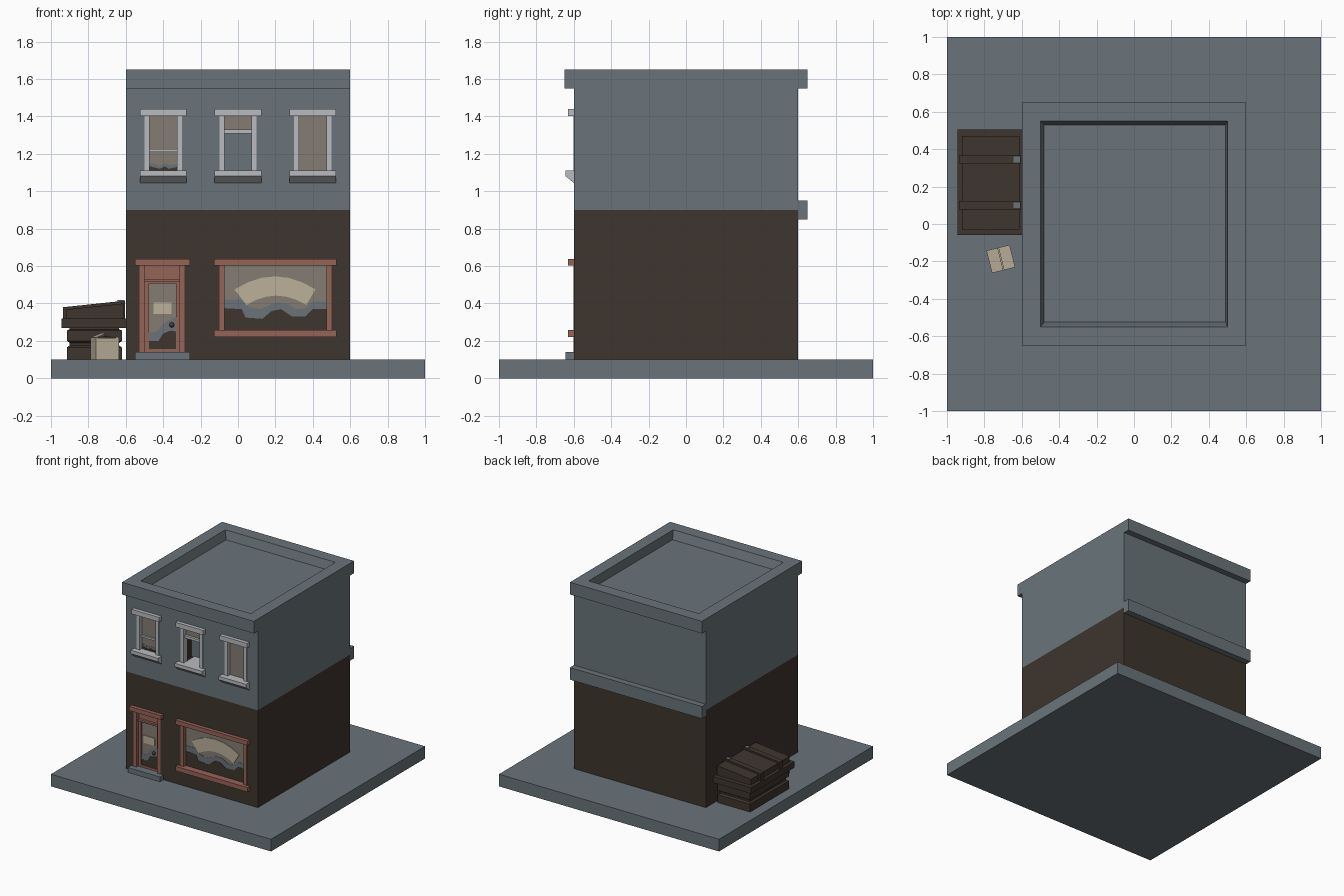
import bpy, bmesh, math
from mathutils import Matrix


def mat(name, srgb):
    m = bpy.data.materials.new(name)
    lin = [((c / 255 + 0.055) / 1.055) ** 2.4 for c in srgb]
    m.diffuse_color = (*lin, 1)
    return m


GREY = mat("slate_grey", (106, 116, 122))
BROWN = mat("dark_brown", (62, 53, 46))
RED = mat("brick_red", (150, 99, 87))
WHITE = mat("pale_grey", (184, 187, 191))
TAN = mat("dusty_glass", (132, 124, 114))
CREAM = mat("cream_card", (188, 176, 154))
RUST = mat("rust_brown", (95, 55, 48))


def finish(name, bm, m):
    bmesh.ops.recalc_face_normals(bm, faces=bm.faces)
    me = bpy.data.meshes.new(name)
    bm.to_mesh(me)
    bm.free()
    me.materials.append(m)
    ob = bpy.data.objects.new(name, me)
    bpy.context.collection.objects.link(ob)
    return ob


def loft(name, rings, m):
    """Stack of rectangles (x0, x1, y0, y1, z) joined by side faces."""
    bm = bmesh.new()
    loops = [[bm.verts.new(p) for p in ((a, c, z), (b, c, z), (b, d, z), (a, d, z))]
             for a, b, c, d, z in rings]
    for lo, hi in zip(loops, loops[1:]):
        for i in range(4):
            j = (i + 1) % 4
            bm.faces.new((lo[i], lo[j], hi[j], hi[i]))
    bm.faces.new(loops[0])
    bm.faces.new(loops[-1])
    return finish(name, bm, m)


def box(name, x0, x1, y0, y1, z0, z1, m):
    return loft(name, [(x0, x1, y0, y1, z0), (x0, x1, y0, y1, z1)], m)


def prism(name, pts, a, b, m, axis="y"):
    """Extrude an (x, z) profile along y, or a (y, z) profile along x."""
    bm = bmesh.new()
    put = (lambda p, t: (p[0], t, p[1])) if axis == "y" else (lambda p, t: (t, p[0], p[1]))
    f = bm.faces.new([bm.verts.new(put(p, a)) for p in pts])
    r = bmesh.ops.extrude_face_region(bm, geom=[f])
    vec = (0, b - a, 0) if axis == "y" else (b - a, 0, 0)
    bmesh.ops.translate(bm, vec=vec, verts=[v for v in r["geom"] if isinstance(v, bmesh.types.BMVert)])
    return finish(name, bm, m)


def cut(ob, x0, x1, z0, z1, depth=-0.45):
    c = box("opening_cutter", x0, x1, -0.75, depth, z0, z1, BROWN)
    c.hide_render = True
    md = ob.modifiers.new("opening", "BOOLEAN")
    md.operation, md.object, md.solver = "DIFFERENCE", c, "EXACT"
    md.material_mode = "TRANSFER"
    bpy.context.view_layer.objects.active = ob
    bpy.ops.object.modifier_apply(modifier=md.name)
    bpy.data.objects.remove(c)


# pavement, storeys, roof and rear ledge
box("pavement", -1, 1, -1, 1, 0, 0.1, GREY)
ground = box("ground_storey", -0.6, 0.6, -0.6, 0.6, 0.1, 0.9, BROWN)
upper = box("upper_storey", -0.6, 0.6, -0.6, 0.6, 0.9, 1.55, GREY)
loft("roof_parapet", [(-0.6, 0.6, -0.65, 0.65, 1.55), (-0.6, 0.6, -0.65, 0.65, 1.65),
                      (-0.5, 0.5, -0.55, 0.55, 1.65), (-0.48, 0.49, -0.525, 0.53, 1.58)], GREY)
box("rear_ledge", -0.6, 0.6, 0.6, 0.65, 0.85, 0.95, GREY)

# upper windows: jambs, lintel, wedge sill
SILL = [(-0.59, 1.11), (-0.645, 1.11), (-0.645, 1.082), (-0.6, 1.045), (-0.59, 1.045)]
for i, cx in enumerate((-0.4, 0.0, 0.4)):
    cut(upper, cx - 0.1, cx + 0.1, 1.1, 1.41)
    for s in (-1, 1):
        a, b = sorted((cx + s * 0.073, cx + s * 0.1))
        box("window_jamb", a, b, -0.602, -0.55, 1.1, 1.41, WHITE)
    box("window_lintel", cx - 0.125, cx + 0.125, -0.63, -0.55, 1.402, 1.44, WHITE)
    prism("window_sill", SILL, cx - 0.125, cx + 0.125, WHITE, "x")
    box("window_bottom_rail", cx - 0.075, cx + 0.075, -0.6, -0.45, 1.1, 1.109, WHITE)

# left window: closed glass with a sash and dark lower shapes
box("left_glass", -0.475, -0.325, -0.57, -0.562, 1.1, 1.41, TAN)
box("left_sash_bar", -0.475, -0.325, -0.585, -0.56, 1.21, 1.225, WHITE)
prism("left_glass_wave", [(-0.475, 1.11), (-0.325, 1.11), (-0.325, 1.145), (-0.36, 1.14),
                          (-0.39, 1.15), (-0.42, 1.135), (-0.45, 1.15), (-0.475, 1.145)],
      -0.572, -0.568, GREY)
prism("left_glass_base", [(-0.475, 1.11), (-0.325, 1.11), (-0.325, 1.13), (-0.37, 1.12),
                          (-0.39, 1.133), (-0.42, 1.12), (-0.475, 1.135)],
      -0.574, -0.569, BROWN)
# middle window: raised sash over an open, deep room
box("middle_glass", -0.075, 0.075, -0.57, -0.562, 1.33, 1.41, TAN)
box("middle_sash_bar", -0.075, 0.075, -0.59, -0.56, 1.31, 1.33, WHITE)
box("middle_room_back", -0.1, 0.1, -0.458, -0.45, 1.1, 1.41, GREY)
# right window: drawn blind
box("right_blind", 0.325, 0.475, -0.57, -0.562, 1.1, 1.41, TAN)

# shop window frame
cut(ground, -0.1, 0.5, 0.24, 0.61)
for a in (-0.1, 0.473):
    box("shop_jamb", a, a + 0.027, -0.602, -0.55, 0.24, 0.61, RED)
for n, a, b in (("shop_sill", 0.22, 0.257), ("shop_lintel", 0.602, 0.637)):
    box(n, -0.128, 0.527, -0.63, -0.55, a, b, RED)
# shop glass with layered shapes
box("shop_glass", -0.075, 0.475, -0.57, -0.562, 0.25, 0.61, TAN)
top = [(-0.075, 0.42), (0.03, 0.42), (0.06, 0.38), (0.12, 0.37), (0.2, 0.405),
       (0.26, 0.4), (0.31, 0.37), (0.36, 0.375), (0.4, 0.41), (0.475, 0.41)]
low = [(-0.075, 0.375), (0.02, 0.37), (0.04, 0.325), (0.13, 0.318), (0.18, 0.36),
       (0.23, 0.37), (0.29, 0.33), (0.36, 0.33), (0.4, 0.37), (0.475, 0.37)]
ends = [(0.475, 0.25), (-0.075, 0.25)]
prism("shop_glass_wave", top + ends, -0.572, -0.568, GREY)
prism("shop_glass_base", low + ends, -0.574, -0.569, BROWN)
# curved blank banner
N = 6
ts = [-1 + 2 * i / N for i in range(N + 1)]
arc_top = [(0.198 + 0.217 * t, 0.545 - 0.07 * t * t) for t in ts]
arc_low = [(0.205 + 0.16 * t, 0.442 - 0.05 * t * t) for t in reversed(ts)]
prism("shop_banner", arc_top + arc_low, -0.578, -0.572, CREAM)

# door
cut(ground, -0.527, -0.285, 0.14, 0.61)
box("door_step", -0.55, -0.257, -0.645, -0.5, 0.1, 0.14, GREY)
for a in (-0.527, -0.312):
    box("door_jamb", a, a + 0.027, -0.602, -0.55, 0.14, 0.61, RED)
box("door_lintel", -0.55, -0.257, -0.63, -0.55, 0.602, 0.637, RED)
box("door_top_panel", -0.5, -0.312, -0.57, -0.55, 0.52, 0.61, RED)
box("door_transom", -0.5, -0.312, -0.59, -0.55, 0.515, 0.53, RED)
for a, b in ((-0.5, -0.475), (-0.332, -0.312)):
    box("door_stile", a, b, -0.58, -0.55, 0.14, 0.52, RED)
for a, b in ((0.14, 0.157), (0.508, 0.52)):
    box("door_rail", -0.48, -0.33, -0.58, -0.55, a, b, RED)
box("door_glass", -0.478, -0.33, -0.57, -0.562, 0.15, 0.515, TAN)
foot = [(-0.33, 0.155), (-0.478, 0.155)]
prism("door_glass_wave", [(-0.478, 0.245), (-0.43, 0.25), (-0.405, 0.29), (-0.37, 0.31),
                          (-0.33, 0.33)] + foot, -0.572, -0.568, GREY)
prism("door_glass_base", [(-0.478, 0.2), (-0.425, 0.2), (-0.4, 0.24), (-0.36, 0.255),
                          (-0.33, 0.25)] + foot, -0.574, -0.569, BROWN)
box("door_notice", -0.453, -0.355, -0.578, -0.571, 0.343, 0.405, CREAM)
bm = bmesh.new()
bmesh.ops.create_uvsphere(bm, u_segments=10, v_segments=6, radius=0.014,
                          matrix=Matrix.Translation((-0.354, -0.588, 0.286)))
finish("door_knob", bm, RUST)

# waste bin: ribbed body, rim, sloping lid with straps and hinges
loft("bin_body", [(-0.915, -0.62, -0.03, 0.475, 0.1), (-0.915, -0.62, -0.03, 0.475, 0.165),
                  (-0.9, -0.635, -0.015, 0.46, 0.175), (-0.9, -0.635, -0.015, 0.46, 0.19),
                  (-0.915, -0.62, -0.03, 0.475, 0.2), (-0.915, -0.62, -0.03, 0.475, 0.255),
                  (-0.9, -0.635, -0.015, 0.46, 0.262), (-0.9, -0.635, -0.015, 0.46, 0.28)], BROWN)
box("bin_rim", -0.945, -0.6, -0.06, 0.505, 0.27, 0.32, BROWN)
lid = [(-0.92, 0.315), (-0.92, 0.368), (-0.612, 0.4), (-0.612, 0.315)]
prism("bin_lid", lid, -0.03, 0.47, BROWN)
strap = [(-0.935, 0.315), (-0.935, 0.38), (-0.605, 0.415), (-0.605, 0.315)]
for y in (0.1, 0.345):
    prism("lid_strap", strap, y - 0.022, y + 0.022, BROWN)
    box("lid_hinge", -0.645, -0.61, y - 0.015, y + 0.015, 0.395, 0.418, GREY)

# cardboard box with two slightly raised flaps
place = Matrix.Translation((-0.712, -0.187, 0)) @ Matrix.Rotation(math.radians(14), 4, "Z")
parts = [box("card_box", -0.064, 0.064, -0.062, 0.062, 0.1, 0.215, CREAM)]
for s, rise in ((-1, 0.025), (1, 0.012)):
    flap = [(s * 0.064, 0.213), (s * 0.002, 0.213 + rise),
            (s * 0.002, 0.218 + rise), (s * 0.064, 0.218)]
    parts.append(prism("card_flap", flap, -0.062, 0.062, CREAM))
for p in parts:
    p.data.transform(place)
